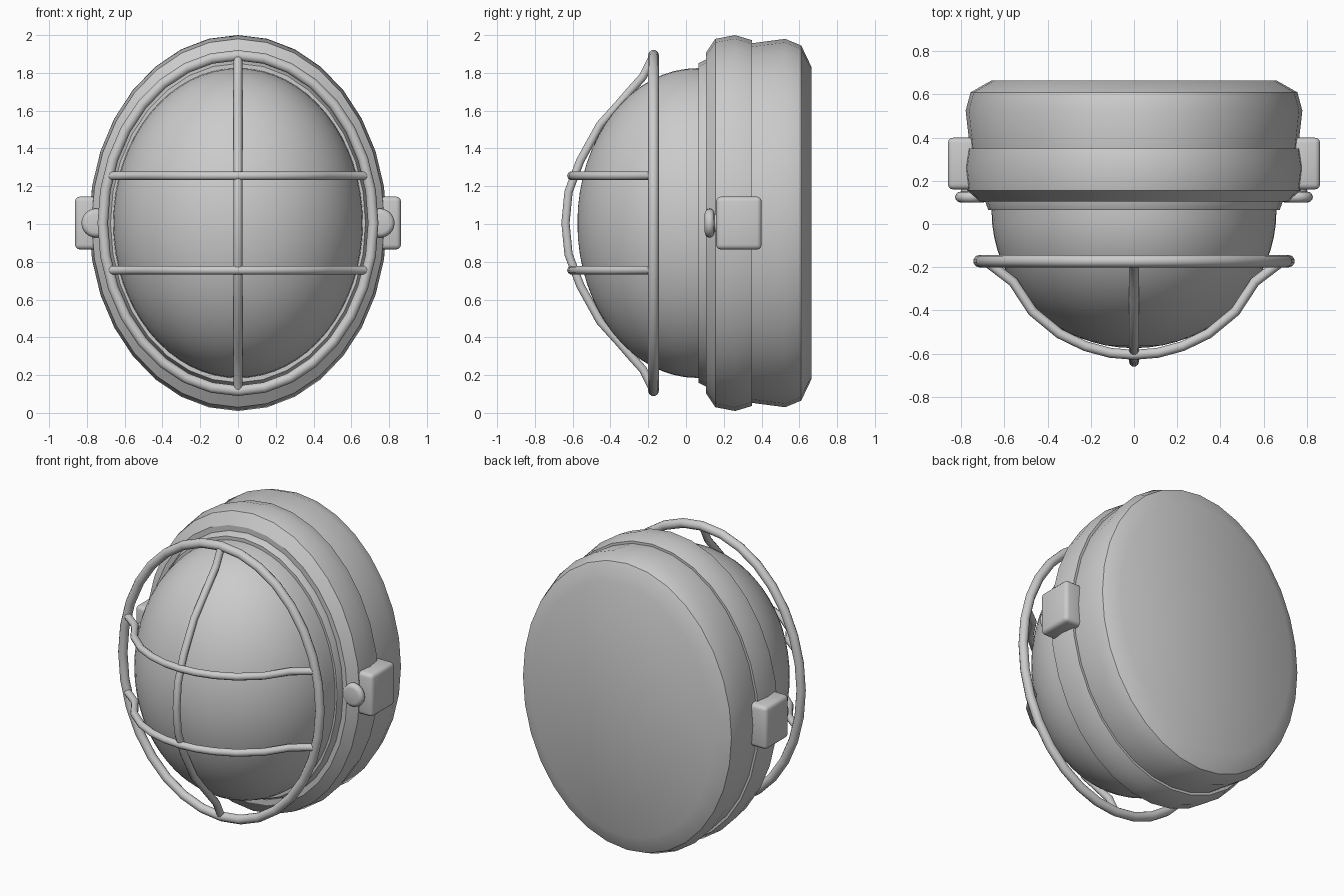
import bpy, bmesh, math
from mathutils import Matrix

if "Cube" in bpy.data.objects:
    bpy.data.objects.remove(bpy.data.objects["Cube"])

ZC = 1.005  # height of the lamp axis
grey = bpy.data.materials.new("light_grey")
grey.diffuse_color = (0.6, 0.6, 0.6, 1)
grey.use_nodes = True
grey.node_tree.nodes["Principled BSDF"].inputs["Base Color"].default_value = grey.diffuse_color


def finish(ob, angle=30):
    ob.data.materials.clear()
    ob.data.materials.append(grey)
    bpy.ops.object.select_all(action='DESELECT')
    ob.select_set(True)
    bpy.context.view_layer.objects.active = ob
    bpy.ops.object.shade_smooth_by_angle(angle=math.radians(angle))
    return ob


def mesh_object(name, bm, angle=30):
    bmesh.ops.recalc_face_normals(bm, faces=bm.faces)
    me = bpy.data.meshes.new(name)
    bm.to_mesh(me)
    bm.free()
    ob = bpy.data.objects.new(name, me)
    bpy.context.collection.objects.link(ob)
    return finish(ob, angle)


def oval_loft(name, profile, n=32, angle=30, cx=0):
    """Stack of ellipses along y; profile rows are (y, x radius, z radius)."""
    bm = bmesh.new()
    rings = []
    for y, rx, rz in profile:
        rings.append([bm.verts.new((cx + rx * math.sin(2 * math.pi * i / n), y,
                                    ZC + rz * math.cos(2 * math.pi * i / n)))
                      for i in range(n)])
    for a, b in zip(rings, rings[1:]):
        for i in range(n):
            j = (i + 1) % n
            bm.faces.new((a[i], a[j], b[j], b[i]))
    bm.faces.new(rings[0])
    bm.faces.new(rings[-1])
    return mesh_object(name, bm, angle)


def tube(name, pts, radius, cyclic=False):
    cu = bpy.data.curves.new(name, 'CURVE')
    cu.dimensions = '3D'
    cu.bevel_depth = radius
    cu.bevel_resolution = 3
    cu.use_fill_caps = True
    sp = cu.splines.new('POLY')
    sp.points.add(len(pts) - 1)
    for p, co in zip(sp.points, pts):
        p.co = (*co, 1)
    sp.use_cyclic_u = cyclic
    ob = bpy.data.objects.new(name, cu)
    bpy.context.collection.objects.link(ob)
    bpy.ops.object.select_all(action='DESELECT')
    ob.select_set(True)
    bpy.context.view_layer.objects.active = ob
    bpy.ops.object.convert(target='MESH')
    return finish(bpy.context.view_layer.objects.active, 50)


# Housing, front rim and glass seat
oval_loft("back_housing", [(0.30, 0.755, 0.95), (0.35, 0.76, 0.952), (0.525, 0.78, 0.975),
                           (0.61, 0.757, 0.94), (0.665, 0.66, 0.825)])
oval_loft("front_rim", [(0.105, 0.72, 0.90), (0.155, 0.775, 0.975), (0.26, 0.788, 0.995),
                        (0.35, 0.775, 0.968)])
oval_loft("glass_seat", [(0.065, 0.675, 0.845), (0.105, 0.69, 0.865), (0.15, 0.69, 0.865)])

# Glass dome
dome = [(0.12, 0.665, 0.82)]
for k in range(17):
    t = math.radians(89.5) * k / 16
    dome.append((0.06 - 0.635 * math.sin(t), 0.66 * math.cos(t), 0.82 * math.cos(t)))
oval_loft("glass_dome", dome, n=64)

# Wire guard: oval ring, one upright bar, two cross bars
ring = [(0.716 * math.sin(math.tau * i / 32), -0.172, ZC + 0.888 * math.cos(math.tau * i / 32))
        for i in range(32)]
tube("guard_ring", ring, 0.029, True)


def mirrored(half):
    return half + [(-a, y) for a, y in reversed(half[:-1])]


upright = mirrored([(0.87, -0.18), (0.775, -0.228), (0.70, -0.295), (0.625, -0.36), (0.52, -0.455),
                    (0.33, -0.56), (0.165, -0.622), (0, -0.638)])
tube("guard_upright", [(0, y, ZC + a) for a, y in upright], 0.023)

cross = mirrored([(0.675, -0.18), (0.56, -0.268), (0.47, -0.405), (0.345, -0.508),
                  (0.225, -0.566), (0.11, -0.597), (0, -0.606)])
for label, z in (("lower", 0.755), ("upper", 1.255)):
    tube("guard_cross_" + label, [(a, y, z) for a, y in cross], 0.023)

# Side clips with screw knobs
for label, s in (("left", -1), ("right", 1)):
    bm = bmesh.new()
    bmesh.ops.create_cube(bm, size=1, matrix=Matrix.Translation((s * 0.78, 0.28, ZC)) @
                          Matrix.Diagonal((0.165, 0.24, 0.28, 1)))
    bmesh.ops.bevel(bm, geom=bm.edges[:], offset=0.025, segments=3, profile=0.5, affect='EDGES')
    mesh_object("clip_" + label, bm, 40)
    prof = [(0.099, 0.05), (0.102, 0.062), (0.112, 0.073), (0.125, 0.077), (0.138, 0.073),
            (0.148, 0.062), (0.15, 0.05), (0.22, 0.05)]
    oval_loft("knob_" + label, [(y, r, r) for y, r in prof], n=24, angle=40, cx=s * 0.752)
